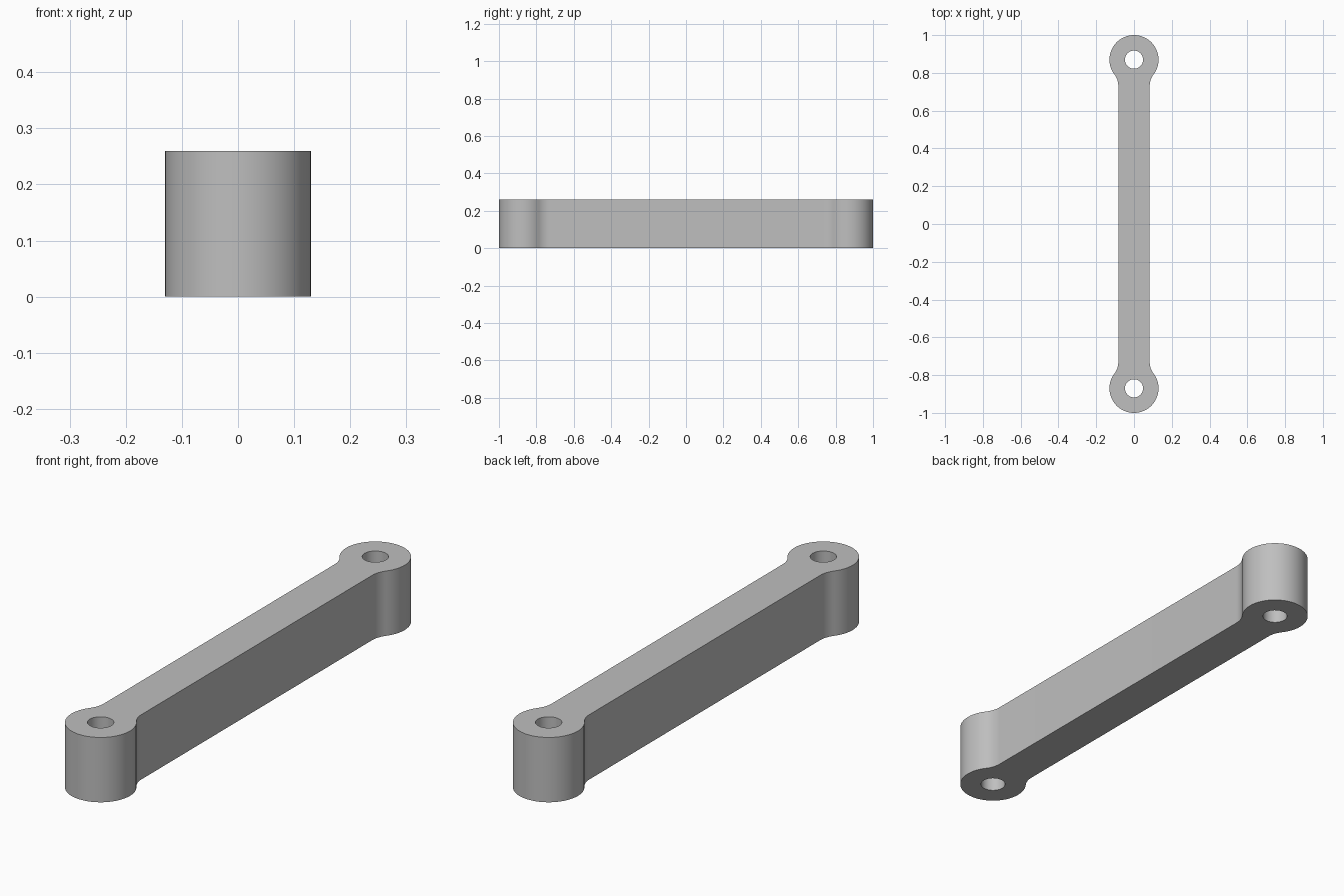
import bpy, bmesh
from math import sin, cos, pi, sqrt, atan2, radians
from mathutils import Vector

cube = bpy.data.objects.get("Cube")
if cube:
    bpy.data.objects.remove(cube, do_unlink=True)

EYE_R, HOLE_R, BAR_HALF, FILLET_R = 0.13, 0.048, 0.083, 0.10
HEIGHT = 0.26
EYE_Y = 1 - EYE_R


def arc(cx, cy, r, start, end, steps):
    """Points along a circular arc, both ends included."""
    angles = [start + (end - start) * i / steps for i in range(steps + 1)]
    return [Vector((cx + r * cos(a), cy + r * sin(a), 0)) for a in angles]


def add_loop(bm, points):
    verts = [bm.verts.new(p) for p in points]
    return [bm.edges.new((v, verts[i - 1])) for i, v in enumerate(verts)]


# Quarter outline: fillet from the bar into the eye, then round to the tip
fillet_x = BAR_HALF + FILLET_R
drop = sqrt((EYE_R + FILLET_R) ** 2 - fillet_x ** 2)
touch = atan2(-drop, fillet_x)
quarter = arc(fillet_x, EYE_Y - drop, FILLET_R, pi, touch + pi, 8)
quarter += arc(0, EYE_Y, EYE_R, touch, pi / 2, 20)[1:]

# Mirror across both axes into a closed outline
half = quarter + [Vector((-p.x, p.y, 0)) for p in reversed(quarter[:-1])]
outline = half + [Vector((-p.x, -p.y, 0)) for p in half]

# Flat profile with a pin hole in each eye, extruded upward
bm = bmesh.new()
edges = add_loop(bm, outline)
for side in (-1, 1):
    edges += add_loop(bm, arc(0, side * EYE_Y, HOLE_R, 0, 2 * pi, 32)[:-1])
bmesh.ops.triangle_fill(bm, edges=edges, use_beauty=True, use_dissolve=False)
result = bmesh.ops.extrude_face_region(bm, geom=bm.faces[:])
top = [v for v in result["geom"] if isinstance(v, bmesh.types.BMVert)]
bmesh.ops.translate(bm, verts=top, vec=(0, 0, HEIGHT))
bmesh.ops.recalc_face_normals(bm, faces=bm.faces[:])
mesh = bpy.data.meshes.new("link_arm")
bm.to_mesh(mesh)
bm.free()

link_arm = bpy.data.objects.new("link_arm", mesh)
bpy.context.collection.objects.link(link_arm)

# Plain grey
grey = bpy.data.materials.new("grey")
grey.use_nodes = True
colour = (0.52, 0.52, 0.52, 1)
grey.diffuse_color = colour
grey.node_tree.nodes["Principled BSDF"].inputs["Base Color"].default_value = colour
mesh.materials.append(grey)

# Smooth curved walls, sharp rims
bpy.ops.object.select_all(action="DESELECT")
link_arm.select_set(True)
bpy.context.view_layer.objects.active = link_arm
bpy.ops.object.shade_smooth_by_angle(angle=radians(30))
